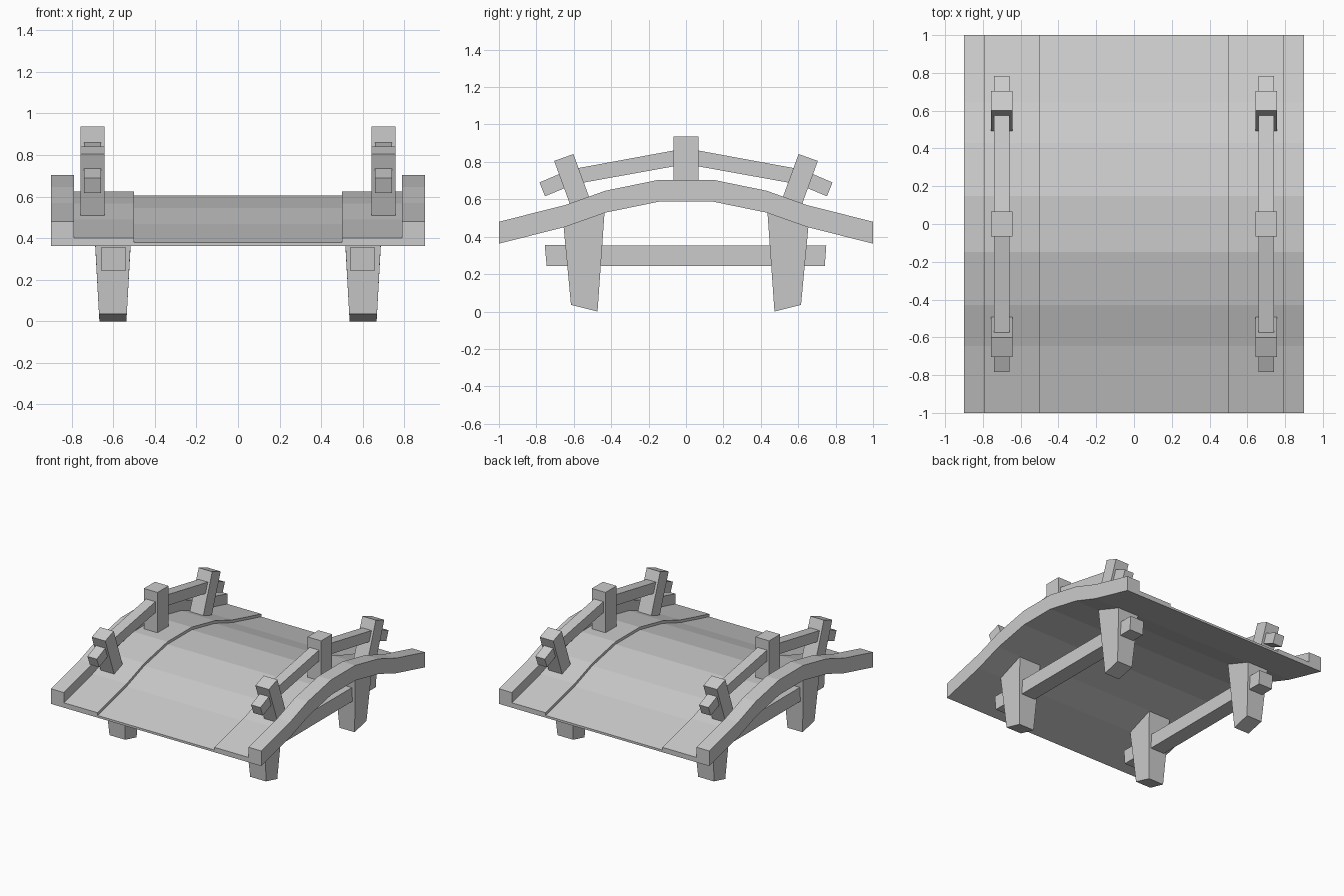
import bpy
import bmesh

if "Cube" in bpy.data.objects:
    bpy.data.objects.remove(bpy.data.objects["Cube"])


def prism(name, profile, cx, half):
    """Extrude a (y, z) profile along x; half is one half width or one per point."""
    if not isinstance(half, (list, tuple)):
        half = [half] * len(profile)
    bm = bmesh.new()
    left = [bm.verts.new((cx - h, y, z)) for (y, z), h in zip(profile, half)]
    right = [bm.verts.new((cx + h, y, z)) for (y, z), h in zip(profile, half)]
    bm.faces.new(left)
    bm.faces.new(right[::-1])
    n = len(profile)
    for i in range(n):
        j = (i + 1) % n
        bm.faces.new((left[i], right[i], right[j], left[j]))
    bmesh.ops.recalc_face_normals(bm, faces=bm.faces[:])
    mesh = bpy.data.meshes.new(name)
    bm.to_mesh(mesh)
    bm.free()
    obj = bpy.data.objects.new(name, mesh)
    bpy.context.collection.objects.link(obj)
    return obj


def flip(points):
    return [(-y, z) for y, z in points]


# Underside of the arch, shared by all deck strips
half_arch = [(0.147, 0.587), (0.43, 0.529), (0.647, 0.452), (1.0, 0.363)]
arch = flip(half_arch[::-1]) + half_arch


def arch_strip(name, x0, x1, thickness):
    top = [(y, z + thickness) for y, z in arch[::-1]]
    return prism(name, arch + top, (x0 + x1) / 2, abs(x1 - x0) / 2)


# Walking surface
arch_strip("deck", -0.5, 0.5, 0.017)

# Handrail: two straight runs with drooping ends
rail_top = [(0.0, 0.873), (0.625, 0.758), (0.783, 0.690)]
rail_bottom = [(0.0, 0.788), (0.60, 0.680), (0.754, 0.616)]
rail = flip(rail_top[:0:-1]) + rail_top + rail_bottom[::-1] + flip(rail_bottom[1:])

# Leaning end post and tapered leg, drawn for the +y end
end_post = [(0.705, 0.805), (0.602, 0.842), (0.488, 0.530), (0.591, 0.493)]
leg = [(0.615, 0.036), (0.473, 0.0), (0.435, 0.537), (0.655, 0.460)]
leg_half = [0.067, 0.065, 0.095, 0.090]

for side, s in (("left", -1), ("right", 1)):
    # Raised border plank and thick side beam
    arch_strip(f"border_plank_{side}", s * 0.5, s * 0.79, 0.038)
    arch_strip(f"side_beam_{side}", s * 0.79, s * 0.9, 0.117)

    # Railing
    prism(f"handrail_{side}", rail, s * 0.7, 0.04)
    prism(f"middle_post_{side}",
          [(-0.067, 0.60), (0.067, 0.60), (0.067, 0.937), (-0.067, 0.937)],
          s * 0.7, 0.058)

    # Stretcher running through the legs
    prism(f"stretcher_{side}",
          [(-0.745, 0.244), (0.742, 0.244), (0.75, 0.352), (-0.755, 0.355)],
          s * 0.6, 0.06)

    for end, e in (("front", -1), ("back", 1)):
        prism(f"{end}_post_{side}", flip(end_post) if e < 0 else end_post, s * 0.7, 0.058)
        prism(f"{end}_leg_{side}", flip(leg) if e < 0 else leg, s * 0.602, leg_half)
